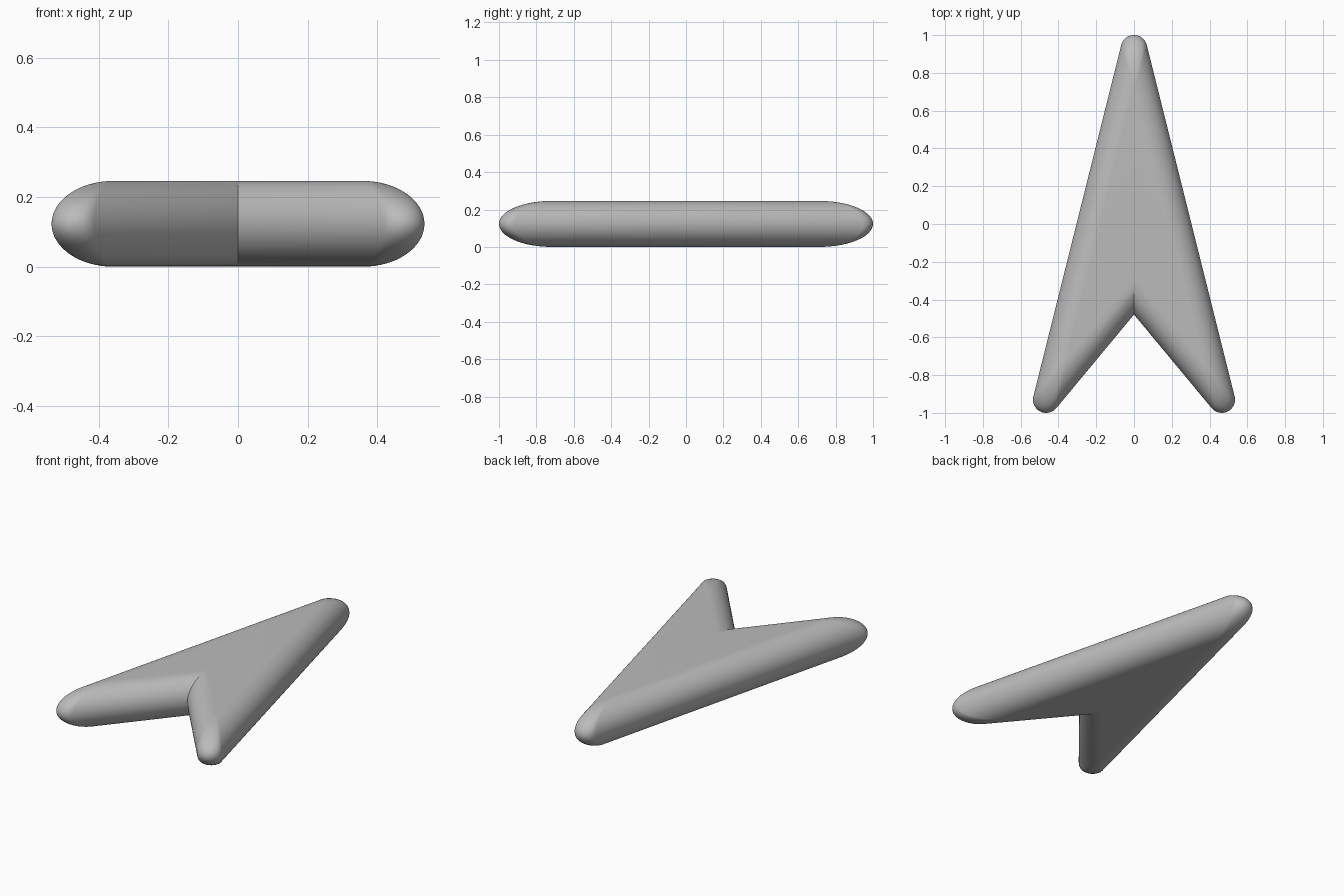
import bpy, bmesh, math

if "Cube" in bpy.data.objects:
    bpy.data.objects.remove(bpy.data.objects["Cube"])

R = 0.123          # half thickness and edge rounding radius
TIP = 0.07         # tip radius at mid height
NOSE, TAIL, NOTCH = (0.0, 0.93), (0.465, -0.93), (0.0, -0.37)
RINGS, ARC = 32, 16

side = math.atan2(TAIL[0] - NOSE[0], NOSE[1] - TAIL[1])
inner = math.atan2(TAIL[0] - NOTCH[0], NOTCH[1] - TAIL[1])


def tip_arc(corner, a0, a1, inset, rad):
    """Rounded corner between two outward normal angles, moved inward."""
    mid, half = (a0 + a1) / 2, (math.pi - (a1 - a0)) / 2
    k = inset / math.sin(half)
    cx, cy = corner[0] - k * math.cos(mid), corner[1] - k * math.sin(mid)
    angles = [a0 + (a1 - a0) * i / ARC for i in range(ARC + 1)]
    return [(cx + rad * math.cos(a), cy + rad * math.sin(a)) for a in angles]


def outline(d):
    """Arrow outline moved inward by d, tips sharpening with depth."""
    rad = TIP * max(0.0, 1 - d / R)
    s = d + rad - TIP
    nose = tip_arc(NOSE, side, math.pi - side, s, rad)
    right = tip_arc(TAIL, math.pi + inner, 2 * math.pi + side, s, rad)
    left = [(-x, y) for x, y in reversed(right)]
    notch = [(0.0, NOTCH[1] - (TIP - d) / math.sin(inner))]
    return nose + left + notch + right


# Arrow body: stacked outlines following a half-round edge
bm = bmesh.new()
rings = []
for i in range(RINGS + 1):
    t = -math.pi / 2 + math.pi * i / RINGS
    pts = outline(R * (1 - math.cos(t)))
    rings.append([bm.verts.new((x, y, R + R * math.sin(t))) for x, y in pts])
n = len(rings[0])
for lo, hi in zip(rings, rings[1:]):
    for j in range(n):
        k = (j + 1) % n
        bm.faces.new((lo[j], lo[k], hi[k], hi[j]))
bm.faces.new(rings[-1])
bm.faces.new(rings[0][::-1])
bmesh.ops.remove_doubles(bm, verts=bm.verts[:], dist=1e-5)
bmesh.ops.recalc_face_normals(bm, faces=bm.faces[:])

mesh = bpy.data.meshes.new("arrow_body")
bm.to_mesh(mesh)
bm.free()
body = bpy.data.objects.new("arrow_body", mesh)
bpy.context.collection.objects.link(body)

grey = bpy.data.materials.new("light_grey")
grey.diffuse_color = (0.5, 0.5, 0.5, 1)
grey.use_nodes = True
grey.node_tree.nodes["Principled BSDF"].inputs["Base Color"].default_value = grey.diffuse_color
mesh.materials.append(grey)

# Smooth rounding with a crisp notch crease
bpy.context.view_layer.objects.active = body
body.select_set(True)
bpy.ops.object.shade_smooth_by_angle(angle=math.radians(30))
